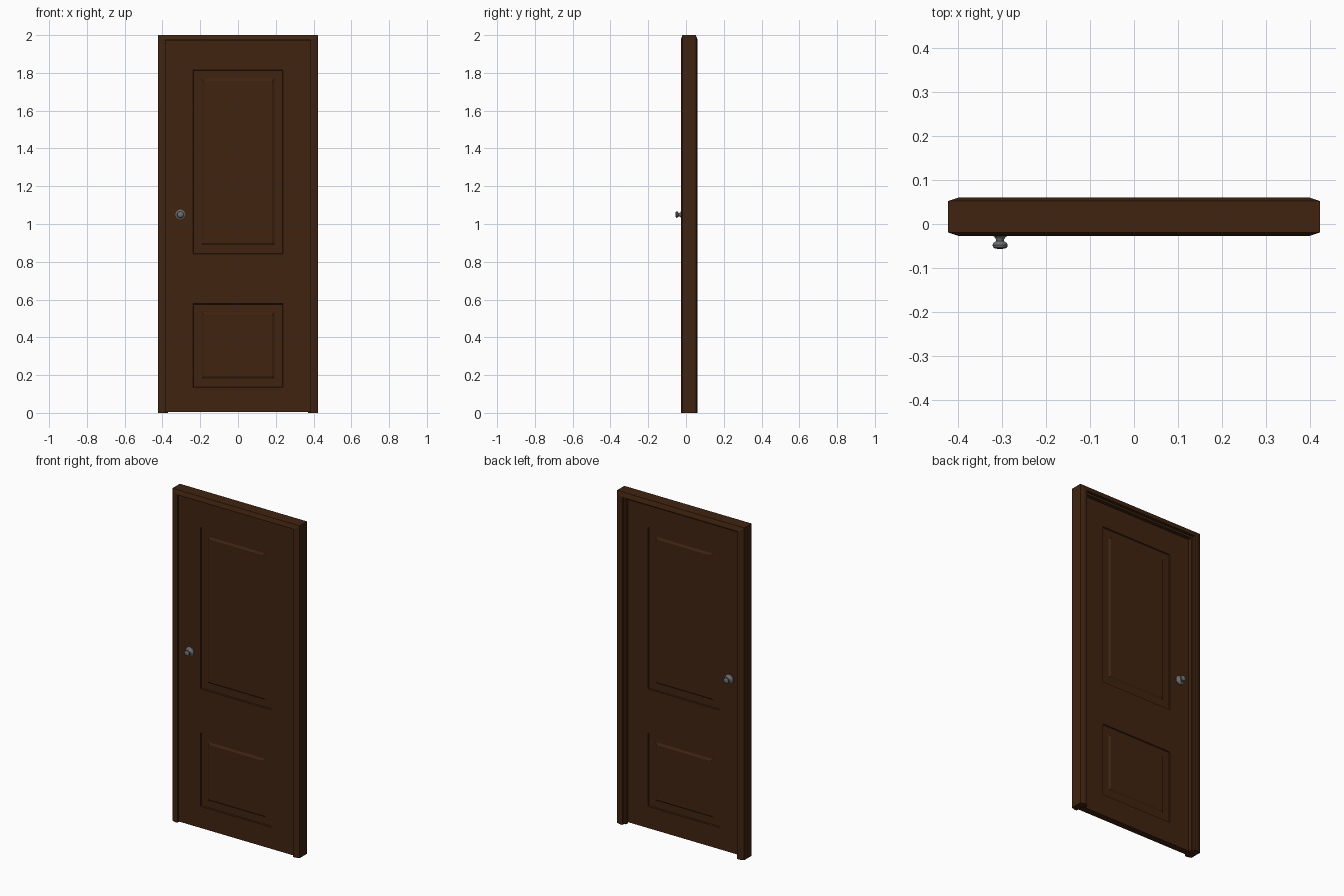
import bpy, bmesh, math

if "Cube" in bpy.data.objects:
    bpy.data.objects.remove(bpy.data.objects["Cube"], do_unlink=True)

HALF_W, HEIGHT = 0.424, 2.0
DOOR_FRONT, DOOR_BACK = -0.018, 0.021


def material(name, color, rough):
    mat = bpy.data.materials.new(name)
    mat.use_nodes = True
    mat.diffuse_color = color
    bsdf = mat.node_tree.nodes["Principled BSDF"]
    bsdf.inputs["Base Color"].default_value = color
    bsdf.inputs["Roughness"].default_value = rough
    return mat


wood = material("dark_wood", (0.05, 0.0175, 0.005, 1), 0.6)
metal = material("grey_metal", (0.15, 0.155, 0.16, 1), 0.4)


def finish(bm, name, mat, smooth=False):
    bmesh.ops.recalc_face_normals(bm, faces=bm.faces)
    mesh = bpy.data.meshes.new(name)
    bm.to_mesh(mesh)
    bm.free()
    obj = bpy.data.objects.new(name, mesh)
    bpy.context.collection.objects.link(obj)
    mesh.materials.append(mat)
    if smooth:
        bpy.ops.object.select_all(action="DESELECT")
        obj.select_set(True)
        bpy.context.view_layer.objects.active = obj
        bpy.ops.object.shade_smooth_by_angle(angle=math.radians(40))
    return obj


# Frame: a chamfered, rebated profile swept up, over and down with mitred corners
# Each point is (inset from side, inset from top, y)
profile = [(0, 0, -0.019), (0.024, 0.022, -0.027), (0.039, 0.027, -0.027),
           (0.039, 0.027, DOOR_BACK), (0.054, 0.042, DOOR_BACK),
           (0.054, 0.042, 0.043), (0.042, 0.030, 0.043),
           (0.042, 0.030, 0.060), (0.024, 0.022, 0.060), (0, 0, 0.052)]
bm = bmesh.new()
rings = []
for side, top in ((-1, False), (-1, True), (1, True), (1, False)):
    rings.append([bm.verts.new((side * (HALF_W - dx), y, HEIGHT - dz if top else 0))
                  for dx, dz, y in profile])
for a, b in zip(rings, rings[1:]):
    for i in range(len(profile)):
        j = (i + 1) % len(profile)
        bm.faces.new((a[i], a[j], b[j], b[i]))
bm.faces.new(rings[0])
bm.faces.new(rings[-1])
finish(bm, "door_frame", wood)

# Door leaf: a slab split along the panel edges, with panels stepped in and raised
panels = [(0.135, 0.578), (0.842, 1.815)]
PANEL_HALF = 0.238
bm = bmesh.new()
bmesh.ops.create_cube(bm, size=1)
door_h = 1.966
for v in bm.verts:
    v.co.x *= 0.766
    v.co.y = DOOR_FRONT if v.co.y < 0 else DOOR_BACK
    v.co.z = 0.005 + (v.co.z + 0.5) * door_h
cuts = [((x, 0, 0), (1, 0, 0)) for x in (-PANEL_HALF, PANEL_HALF)]
cuts += [((0, 0, z), (0, 0, 1)) for pair in panels for z in pair]
for co, no in cuts:
    bmesh.ops.bisect_plane(bm, geom=bm.verts[:] + bm.edges[:] + bm.faces[:],
                           plane_co=co, plane_no=no)
bm.normal_update()
fields = []
for f in bm.faces:
    c = f.calc_center_median()
    if abs(f.normal.y) > 0.9 and abs(c.x) < PANEL_HALF:
        if any(lo < c.z < hi for lo, hi in panels):
            fields.append(f)
for width, depth in ((0.003, -0.006), (0.043, 0), (0.011, 0.007)):
    bmesh.ops.inset_individual(bm, faces=fields, thickness=width, depth=depth,
                               use_even_offset=True)
finish(bm, "door_leaf", wood)

# Knobs: a turned rosette, neck and head on each side
knob = [(0, 0), (0.026, 0), (0.026, 0.004), (0.021, 0.007), (0.013, 0.011),
        (0.009, 0.017), (0.009, 0.021), (0.015, 0.025), (0.0175, 0.030),
        (0.016, 0.035), (0.011, 0.038), (0, 0.039)]


def make_knob(name, face_y, direction, segments=20):
    bm = bmesh.new()
    verts = [bm.verts.new((-0.305 + r, face_y + direction * t, 1.05)) for r, t in knob]
    edges = [bm.edges.new(pair) for pair in zip(verts, verts[1:])]
    bmesh.ops.spin(bm, geom=verts + edges, cent=(-0.305, 0, 1.05), axis=(0, 1, 0),
                   angle=math.tau, steps=segments)
    bmesh.ops.remove_doubles(bm, verts=bm.verts, dist=0.0001)
    finish(bm, name, metal, smooth=True)


make_knob("front_knob", DOOR_FRONT, -1)
make_knob("back_knob", DOOR_BACK, 1)
